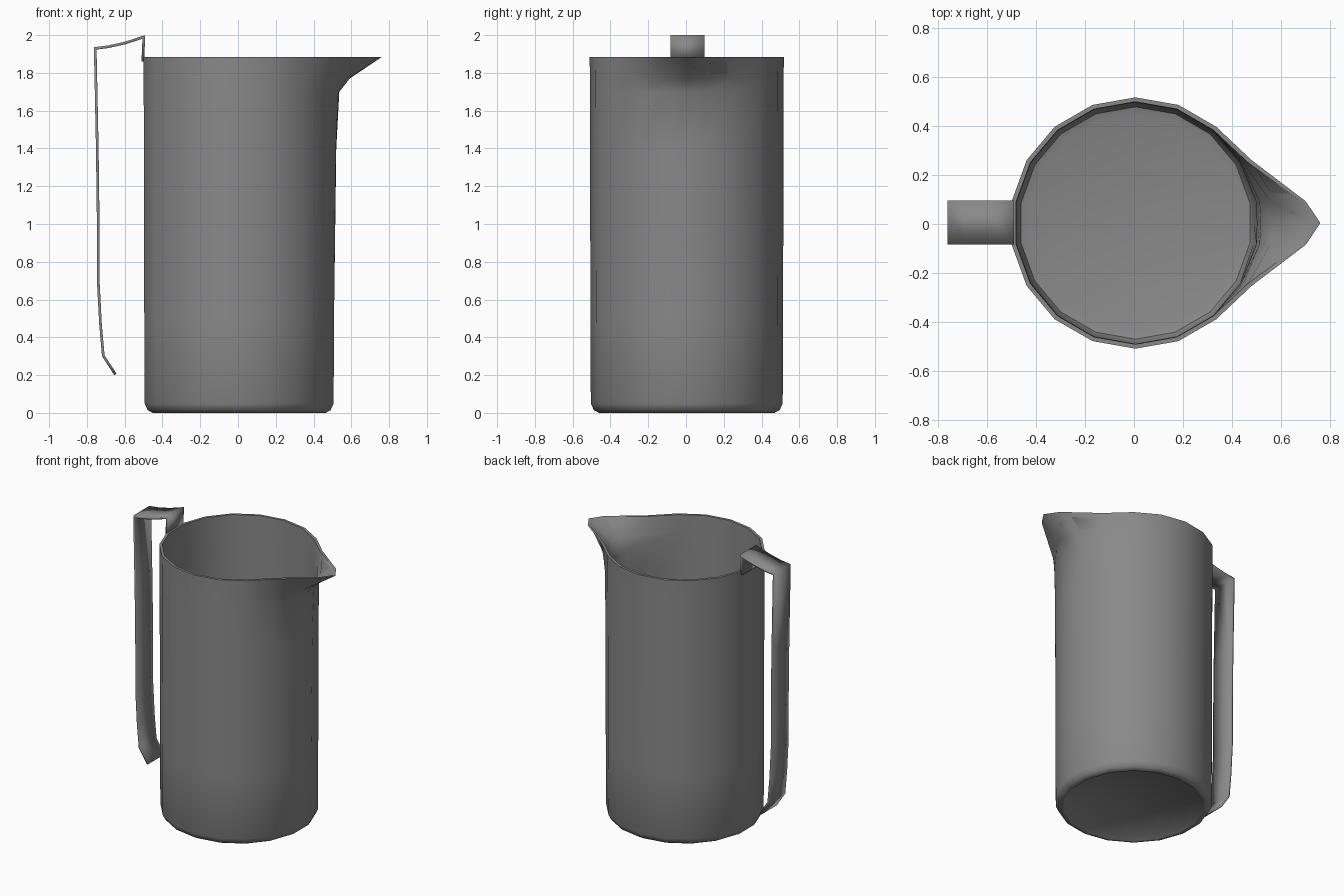
import bpy, bmesh, math

cube = bpy.data.objects.get("Cube")
if cube:
    bpy.data.objects.remove(cube)

metal = bpy.data.materials.new("grey_metal")
metal.use_nodes = True
GREY = (0.25, 0.25, 0.25, 1)
metal.diffuse_color = GREY
metal.node_tree.nodes["Principled BSDF"].inputs["Base Color"].default_value = GREY


def add_object(name, bm, angle):
    bmesh.ops.recalc_face_normals(bm, faces=bm.faces)
    mesh = bpy.data.meshes.new(name)
    bm.to_mesh(mesh)
    bm.free()
    mesh.materials.append(metal)
    obj = bpy.data.objects.new(name, mesh)
    bpy.context.collection.objects.link(obj)
    bpy.ops.object.select_all(action="DESELECT")
    bpy.context.view_layer.objects.active = obj
    obj.select_set(True)
    bpy.ops.object.shade_smooth_by_angle(angle=math.radians(angle))
    return obj


# Eighteen-sided wall, with one extra column in the middle of the spout
ANGLES = [0] + list(range(10, 360, 20))
CX, CY = 0.006, 0.004


def ring(bm, radius, z, spout=(0, 0, 0)):
    """Spout holds the outward pull at 0, 10 and 30 degrees."""
    verts = []
    for a in ANGLES:
        t = math.radians(a)
        r = radius * math.cos(math.radians(10)) if a == 0 else radius
        side = min(a, 360 - a)
        pull = dict(zip((0, 10, 30), spout)).get(side, 0)
        verts.append(bm.verts.new((CX + r * math.cos(t) + pull,
                                   CY + r * math.sin(t), z)))
    return verts


# Jug: shallow recessed base, outer wall, rim, inner wall, floor
WALL = 0.018
spout_rows = [(0.512, 1.4, (0.01, 0.008, 0)),
              (0.513, 1.70, (0.025, 0.02, 0.004)),
              (0.513, 1.77, (0.08, 0.065, 0.012)),
              (0.514, 1.885, (0.25, 0.19, 0.03))]
outer = [(0.43, 0.02, (0, 0, 0)), (0.45, 0.004, (0, 0, 0)),
         (0.465, 0, (0, 0, 0)), (0.492, 0.015, (0, 0, 0)),
         (0.508, 0.05, (0, 0, 0)), (0.51, 0.5, (0, 0, 0))] + spout_rows
inner = [(r - WALL, z, s) for r, z, s in reversed(spout_rows)]
inner += [(0.49, 0.08, (0, 0, 0)), (0.475, 0.045, (0, 0, 0)),
          (0.44, 0.035, (0, 0, 0))]

bm = bmesh.new()
rings = [ring(bm, *row) for row in outer + inner]
count = len(ANGLES)
for low, high in zip(rings, rings[1:]):
    for i in range(count):
        j = (i + 1) % count
        bm.faces.new((low[i], low[j], high[j], high[i]))
bm.faces.new(rings[0])
bm.faces.new(rings[-1])
add_object("jug_body", bm, 45)

# Handle: bent flat strip rising from the rim and hanging down behind
path = [(-0.497, 1.86), (-0.491, 2.0), (-0.6, 1.965), (-0.69, 1.945),
        (-0.763, 1.936), (-0.752, 1.4), (-0.747, 1.0), (-0.747, 0.7),
        (-0.735, 0.47), (-0.72, 0.3), (-0.655, 0.2)]
bm = bmesh.new()
pairs = [[bm.verts.new((x, y, z)) for y in (-0.083, 0.097)] for x, z in path]
for a, b in zip(pairs, pairs[1:]):
    bm.faces.new((a[0], a[1], b[1], b[0]))
handle = add_object("handle", bm, 30)
solid = handle.modifiers.new("thickness", "SOLIDIFY")
solid.thickness = 0.014
solid.offset = 1 if handle.data.polygons[0].normal.x < 0 else -1
solid.use_even_offset = True
